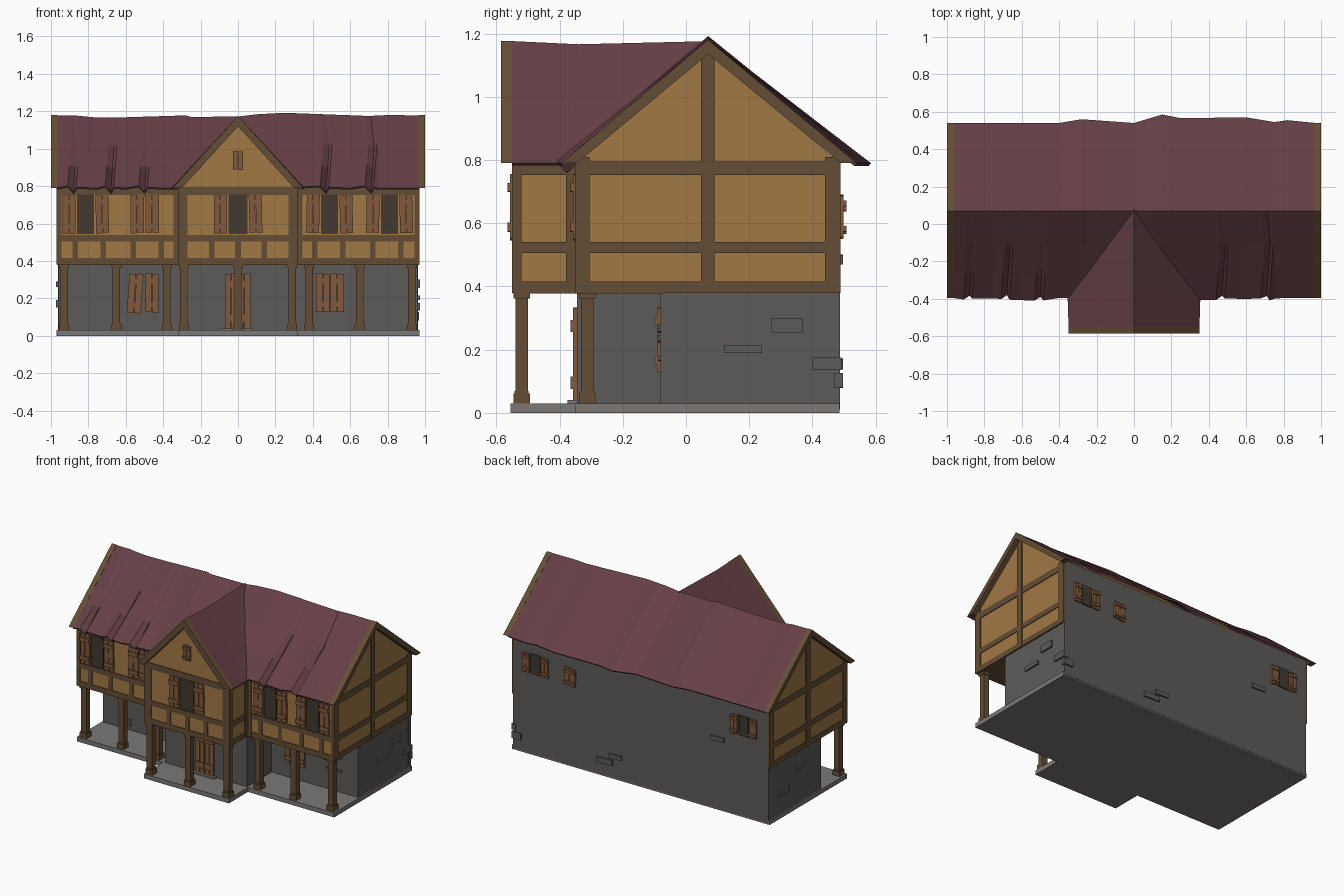
import bpy, bmesh, random
from mathutils import Matrix, Vector

if "Cube" in bpy.data.objects:
    bpy.data.objects.remove(bpy.data.objects["Cube"])

random.seed(4)

def mat(name, c):
    m = bpy.data.materials.new(name)
    m.diffuse_color = (*c, 1)
    m.use_nodes = True
    m.node_tree.nodes["Principled BSDF"].inputs["Base Color"].default_value = m.diffuse_color
    return m

PLASTER = mat("plaster", (0.36, 0.19, 0.06))
TIMBER = mat("timber", (0.13, 0.075, 0.035))
STONE = mat("stone", (0.11, 0.105, 0.10))
PAVING = mat("paving", (0.20, 0.19, 0.18))
ROOF = mat("roof_tiles", (0.13, 0.05, 0.06))
WOOD = mat("shutter_wood", (0.22, 0.10, 0.045))
DARK = mat("dark_opening", (0.055, 0.04, 0.03))

def finish(bm, name, m):
    bmesh.ops.recalc_face_normals(bm, faces=bm.faces)
    me = bpy.data.meshes.new(name)
    bm.to_mesh(me)
    bm.free()
    me.materials.append(m)
    ob = bpy.data.objects.new(name, me)
    bpy.context.collection.objects.link(ob)
    return ob

def box(bm, x0, x1, y0, y1, z0, z1, ang=0.0):
    c = Vector(((x0 + x1) / 2, (y0 + y1) / 2, (z0 + z1) / 2))
    M = Matrix.Translation(c) @ Matrix.Rotation(ang, 4, 'Y') @ Matrix.Diagonal((x1 - x0, y1 - y0, z1 - z0, 1))
    bmesh.ops.create_cube(bm, size=1, matrix=M)

def prism(bm, pts, axis, a, b):
    # profile (u, z) extruded along x or y
    put = (lambda u, z, t: (t, u, z)) if axis == 'x' else (lambda u, z, t: (u, t, z))
    A = [bm.verts.new(put(u, z, a)) for u, z in pts]
    B = [bm.verts.new(put(u, z, b)) for u, z in pts]
    bm.faces.new(A)
    bm.faces.new(B[::-1])
    n = len(pts)
    for i in range(n):
        bm.faces.new((A[i], A[(i + 1) % n], B[(i + 1) % n], B[i]))

def boxes(name, m, items):
    bm = bmesh.new()
    for it in items:
        box(bm, *it)
    return finish(bm, name, m)

# Ground floor
boxes("floor_slab", PAVING, [(-.97, .97, -.35, .485, 0, .03), (-.32, .32, -.555, -.35, 0, .03),
                             (-.09, .08, -.375, -.34, .03, .04)])
boxes("ground_floor_walls", STONE, [(-.96, .96, -.08, .48, .02, .385), (-.31, .31, -.345, 0, .02, .385)])
boxes("back_wall", STONE, [(-.962, .962, .46, .487, .01, .815)])

# Raised stones in the walls
st = []
for x0, x1, z0, z1 in [(-.92, -.82, .285, .305), (-.84, -.75, .08, .1), (-.83, -.75, .06, .08), (.74, .84, .255, .28),
                       (.71, .80, .225, .245), (.72, .84, .165, .18)]:
    st.append((x0, x1, -.088, -.06, z0, z1, random.uniform(-.05, .05)))
for x0, x1, z0, z1 in [(.14, .24, .14, .17), (.21, .33, .09, .125), (-.63, -.53, .47, .5), (.9, .968, .08, .125)]:
    st.append((x0, x1, .47, .497, z0, z1, random.uniform(-.05, .05)))
for y0, y1, z0, z1 in [(.12, .24, .19, .215), (.27, .37, .255, .3), (.4, .492, .135, .175)]:
    st.append((.94, .972, y0, y1, z0, z1))
for y0, y1, z0, z1 in [(.1, .2, .26, .29), (.27, .37, .15, .19)]:
    st.append((-.972, -.94, y0, y1, z0, z1))
boxes("raised_stones", STONE, st)

# Upper floor bodies with gables
bm = bmesh.new()
prism(bm, [(-.345, .385), (.475, .385), (.475, .80), (.07, 1.145), (-.345, .80)], 'x', -.965, .965)
finish(bm, "main_upper_floor", PLASTER)
bm = bmesh.new()
prism(bm, [(-.315, .385), (.315, .385), (.315, .80), (0, 1.13), (-.315, .80)], 'y', -.545, -.2)
finish(bm, "bay_upper_floor", PLASTER)
boxes("jetty_soffit", TIMBER, [(-.968, .968, -.348, -.07, .378, .39), (-.318, .318, -.548, -.34, .378, .39)])

# Timber framing
tb = []
rails = [(.38, .415), (.505, .54), (.753, .795)]
for z0, z1 in rails:
    tb.append((-.32, .32, -.55, -.53, z0, z1))
    for s in (-1, 1):
        a, b = sorted((s * .955, s * .97))
        tb.append((a, b, -.348, .485, z0, z1))
        a, b = sorted((s * .32, s * .97))
        tb.append((a, b, -.35, -.335, z0, z1))
        a, b = sorted((s * .305, s * .32))
        tb.append((a, b, -.548, -.345, z0, z1))
for s in (-1, 1):
    for y0, y1, z1 in [(-.348, -.305, .81), (.048, .09, 1.13), (.44, .488, .81)]:
        a, b = sorted((s * .955, s * .971))
        tb.append((a, b, y0, y1, .38, z1))
    for y0, y1 in [(-.551, -.52), (-.38, -.345)]:
        a, b = sorted((s * .3, s * .321))
        tb.append((a, b, y0, y1, .38, .795))
    a, b = sorted((s * .27, s * .321))
    tb.append((a, b, -.551, -.53, .38, .795))
    for u0, u1 in [(.945, .971), (.315, .345)]:
        a, b = sorted((s * u0, s * u1))
        tb.append((a, b, -.351, -.335, .38, .795))
    for u in (.41, .56, .72, .87):
        tb.append((s * u - .015, s * u + .015, -.35, -.335, .4, .52))
for u in (-.14, 0, .14):
    tb.append((u - .015, u + .015, -.55, -.53, .4, .52))
boxes("timber_frame", TIMBER, tb)

# Porch posts with base and cap
ps = []
for x, y in [(sx * u, -.312) for sx in (-1, 1) for u in (.93, .65, .38)] + [(u, -.52) for u in (-.29, 0, .29)]:
    for w, z0, z1 in [(.02, .03, .385), (.026, .03, .062), (.022, .062, .07), (.026, .362, .385)]:
        ps.append((x - w, x + w, y - w, y + w, z0, z1))
boxes("porch_posts", TIMBER, ps)

# Shutters, door and openings
sh, dk = bmesh.new(), []

def shutter(x, z0, z1, w, y, s=-1, ang=None):
    ang = random.uniform(-.03, .03) if ang is None else ang
    R = Matrix.Translation((x, y, (z0 + z1) / 2)) @ Matrix.Rotation(ang, 4, 'Y')
    h = z1 - z0
    def part(cx, cz, bw, bh, d):
        M = R @ Matrix.Translation((cx, s * d / 2, cz)) @ Matrix.Diagonal((bw, d, bh, 1))
        bmesh.ops.create_cube(sh, size=1, matrix=M)
    for k in (-1, 1):
        part(k * w / 4, random.uniform(-.004, .004), w / 2 - .003, h - .006, .012)
    for k in (-.3, .3):
        part(0, k * h, w * .96, h * .13, .02)

def window(x, z0, z1, y, s=-1, w=.09, sw=.072):
    a, b = sorted((y - s * .01, y + s * .008))
    dk.append((x - w / 2, x + w / 2, a, b, z0, z1))
    for k in (-1, 1):
        shutter(x + k * (w / 2 + sw / 2 + .008), z0, z1, sw, y, s)

for x in (-.815, .49, .81):
    window(x, .545, .755, -.345)
window(0, .545, .755, -.545, w=.1)
for x in (-.538, -.458):
    shutter(x, .545, .755, .076, -.345)
for x in (.453, .53):
    shutter(x, .125, .335, .074, -.08, ang=0)
shutter(-.55, .12, .335, .078, -.085, ang=.07)
shutter(-.46, .125, .335, .074, -.08, ang=0)
for x in (-.038, .033):
    shutter(x, .035, .335, .068, -.345, ang=0)
shutter(0, .885, .99, .055, -.543, ang=0)
for x in (.79, -.78):
    window(x, .555, .69, .487, 1, w=.07, sw=.055)
shutter(.53, .55, .67, .085, .487, 1)
finish(sh, "shutters_and_door", WOOD)
boxes("window_openings", DARK, dk)

# Main roof: sagging ridge, ragged eaves and torn front slope
def lerp(tab, x):
    for (a, u), (b, v) in zip(tab, tab[1:]):
        if x <= b:
            return u + (v - u) * (x - a) / (b - a)
    return tab[-1][1]

ridge = [(-.97, 1.177), (-.85, 1.177), (-.75, 1.166), (-.6, 1.168), (-.28, 1.178), (-.25, 1.17), (0, 1.172),
         (.1, 1.184), (.25, 1.192), (.7, 1.175), (.8, 1.18), (.97, 1.178)]
back = [(-.97, .54), (-.4, .54), (-.28, .56), (0, .54), (.15, .585), (.25, .566), (.6, .57), (.75, .545),
        (.82, .555), (.97, .54)]
tears = {-.88: .25, -.68: .6, -.5: .3, .47: .7, .71: 1.0}   # x position: how far it runs up the slope
cols = [(x, 0, 0) for x, _ in ridge + back]
for t, l in tears.items():
    cols = [c for c in cols if abs(c[0] - t) > .04]
    cols += [(t - .03, .012, l), (t, -.022, l), (t + .015, .004, l)]
bm = bmesh.new()
prev = None
for x, lift, run in sorted(set(cols)):
    zr, ey = lerp(ridge, x), -.395 - (random.uniform(0, .014) if abs(x) < .95 else 0) + (.015 if lift < 0 else 0)
    row = [(x, ey, .79 + lift)]
    for f in (.3, .6):
        row.append((x + .03 * f * (1 if run else 0), ey + (.07 - ey) * f, .79 + (zr - .79) * f + lift * max(0, 1 - f / run if run else 0)))
    row += [(x, .07, zr), (x, lerp(back, x), .79)]
    row = [bm.verts.new(p) for p in row]
    if prev:
        for i in range(4):
            bm.faces.new((prev[i], row[i], row[i + 1], prev[i + 1]))
    prev = row

def roof_sheet(bm, name):
    ob = finish(bm, name, ROOF)
    if sum(p.normal.z for p in ob.data.polygons) < 0:
        ob.data.flip_normals()
    md = ob.modifiers.new("thickness", 'SOLIDIFY')
    md.thickness, md.offset = .012, -1

roof_sheet(bm, "main_roof")

# Bay roof running back to the main ridge
bm = bmesh.new()
rg = [bm.verts.new(p) for p in [(0, -.55, 1.176), (0, -.34, 1.166), (0, .08, 1.176)]]
for s in (-1, 1):
    e = [bm.verts.new(p) for p in [(s * .35, -.55, .79), (s * .355, -.39, .79)]]
    bm.faces.new((rg[0], rg[1], e[1], e[0]))
    bm.faces.new((rg[1], rg[2], e[1]))
roof_sheet(bm, "bay_roof")

# Bargeboards on the gables
bm = bmesh.new()
for a, b in [(-1, -.965), (.965, 1)]:
    prism(bm, [(-.395, .79), (-.345, .79), (.07, 1.135), (.07, 1.18)], 'x', a, b)
    prism(bm, [(.54, .79), (.49, .79), (.07, 1.135), (.07, 1.18)], 'x', a, b)
for s in (-1, 1):
    prism(bm, [(s * .35, .79), (s * .3, .79), (0, 1.12), (0, 1.176)], 'y', -.585, -.543)
finish(bm, "bargeboards", TIMBER)
